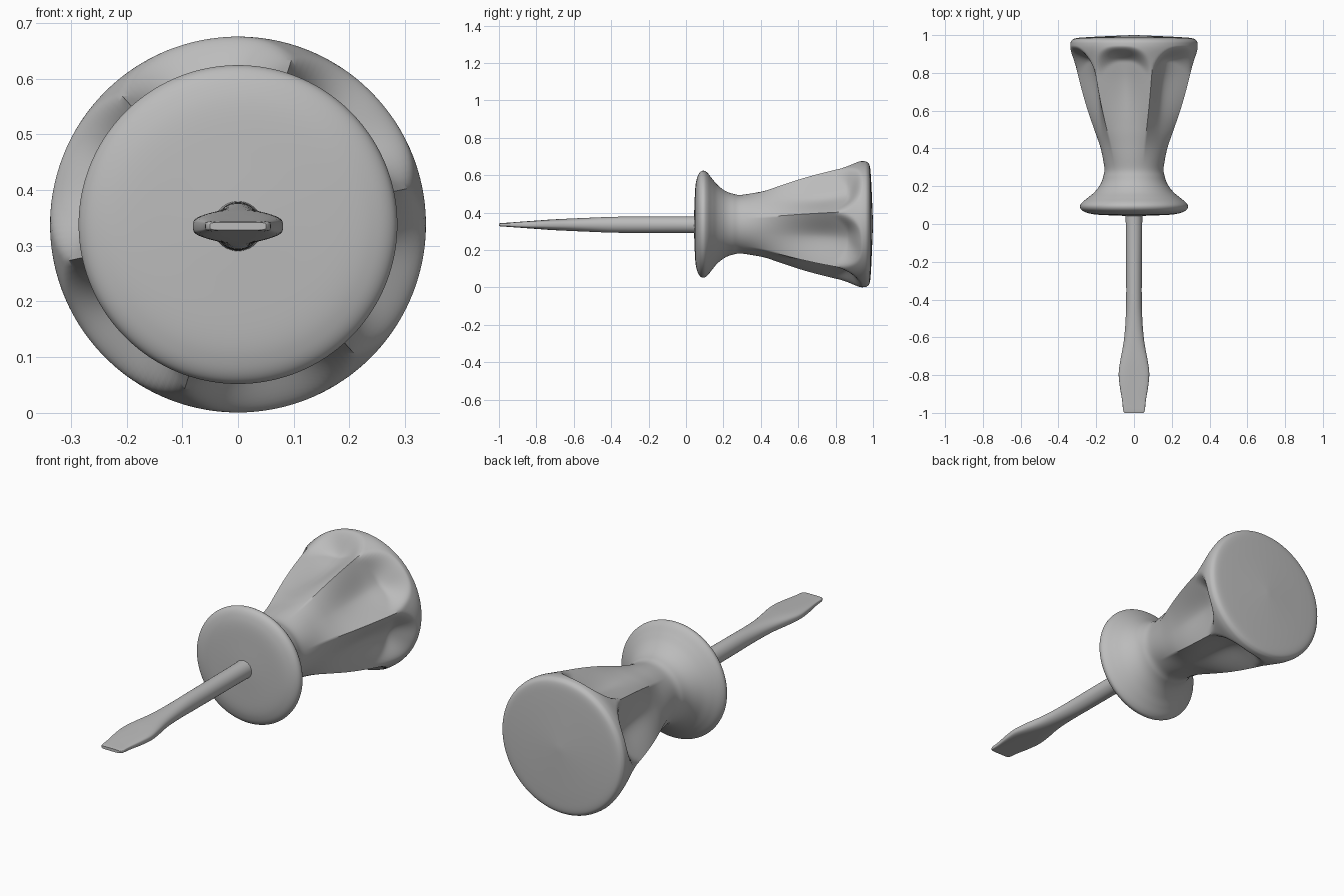
import bpy, bmesh, math

if "Cube" in bpy.data.objects:
    bpy.data.objects.remove(bpy.data.objects["Cube"])

CENTRE_Z = 0.338
grey = bpy.data.materials.new("plain_grey")
grey.diffuse_color = (0.5, 0.5, 0.5, 1)
grey.use_nodes = True
grey.node_tree.nodes["Principled BSDF"].inputs["Base Color"].default_value = grey.diffuse_color


def smoothstep(a, b, x):
    t = min(max((x - a) / (b - a), 0), 1)
    return t * t * (3 - 2 * t)


def curve_points(keys, steps):
    """Smooth (Catmull-Rom) interpolation through a list of tuples."""
    out = []
    for i in range(len(keys) - 1):
        p0, p1 = keys[max(i - 1, 0)], keys[i]
        p2, p3 = keys[i + 1], keys[min(i + 2, len(keys) - 1)]
        for s in range(steps):
            t = s / steps
            out.append(tuple(0.5 * (2 * b + (c - a) * t + (2 * a - 5 * b + 4 * c - d) * t * t
                                    + (3 * b - a - 3 * c + d) * t ** 3)
                             for a, b, c, d in zip(p0, p1, p2, p3)))
    return out + [keys[-1]]


def loft(name, rings, angle):
    """Skin closed rings along the tool axis and cap both ends."""
    bm = bmesh.new()
    loops = [[bm.verts.new(co) for co in ring] for ring in rings]
    n = len(loops[0])
    for a, b in zip(loops, loops[1:]):
        for i in range(n):
            j = (i + 1) % n
            bm.faces.new((a[i], a[j], b[j], b[i]))
    bm.faces.new(loops[0])
    bm.faces.new(loops[-1])
    bmesh.ops.recalc_face_normals(bm, faces=bm.faces)
    mesh = bpy.data.meshes.new(name)
    bm.to_mesh(mesh)
    bm.free()
    mesh.materials.append(grey)
    ob = bpy.data.objects.new(name, mesh)
    bpy.context.collection.objects.link(ob)
    bpy.context.view_layer.objects.active = ob
    ob.select_set(True)
    bpy.ops.object.shade_smooth_by_angle(angle=math.radians(angle))
    ob.select_set(False)


# Handle: turned profile (y, radius) with guard disc, waist and flared grip
profile = [(0.042, 0.01), (0.045, 0.1), (0.05, 0.2), (0.06, 0.25), (0.075, 0.278),
           (0.095, 0.286), (0.115, 0.274), (0.14, 0.243), (0.17, 0.208), (0.21, 0.178),
           (0.25, 0.163), (0.3, 0.157), (0.4, 0.18), (0.5, 0.215), (0.6, 0.25),
           (0.7, 0.28), (0.8, 0.306), (0.87, 0.323), (0.92, 0.335), (0.95, 0.337),
           (0.97, 0.331), (0.983, 0.31), (0.989, 0.25), (0.995, 0.13), (1.0, 0.01)]
SIDES, FLUTES, RIDGE = 180, 6, math.radians(12)
rings = []
for y, r in curve_points(profile, 7):
    ring = []
    for i in range(SIDES):
        a = RIDGE + 2 * math.pi * i / SIDES
        # Six scooped flutes with arched ends, meeting in crisp ridges
        t = abs(2 * ((i * FLUTES / SIDES) % 1) - 1)
        end = 0.945 - 0.10 * t ** 3
        depth = 0.088 * smoothstep(0.3, 0.8, y) * (1 - smoothstep(end - 0.085, end, y))
        rad = r - depth * (1 - t ** 1.9)
        ring.append((rad * math.cos(a), y, CENTRE_Z + rad * math.sin(a)))
    rings.append(ring)
loft("handle", rings, 50)

# Shaft and blade: (y, half width, half thickness, squareness)
sections = [(0.06, 0.05, 0.05, 2), (0.03, 0.044, 0.044, 2), (-0.35, 0.041, 0.043, 2),
            (-0.5, 0.044, 0.038, 2.1), (-0.62, 0.054, 0.033, 2.3), (-0.72, 0.072, 0.028, 2.8),
            (-0.79, 0.081, 0.023, 3.2), (-0.86, 0.075, 0.018, 4), (-0.94, 0.062, 0.012, 5),
            (-0.985, 0.058, 0.009, 6), (-1.0, 0.05, 0.007, 6)]
rings = []
for y, w, h, k in curve_points(sections, 4):
    ring = []
    for i in range(48):
        c, s = math.cos(2 * math.pi * i / 48), math.sin(2 * math.pi * i / 48)
        ring.append((math.copysign(w * abs(c) ** (2 / k), c), y,
                     CENTRE_Z - 0.003 + math.copysign(h * abs(s) ** (2 / k), s)))
    rings.append(ring)
loft("shaft_and_blade", rings, 40)
